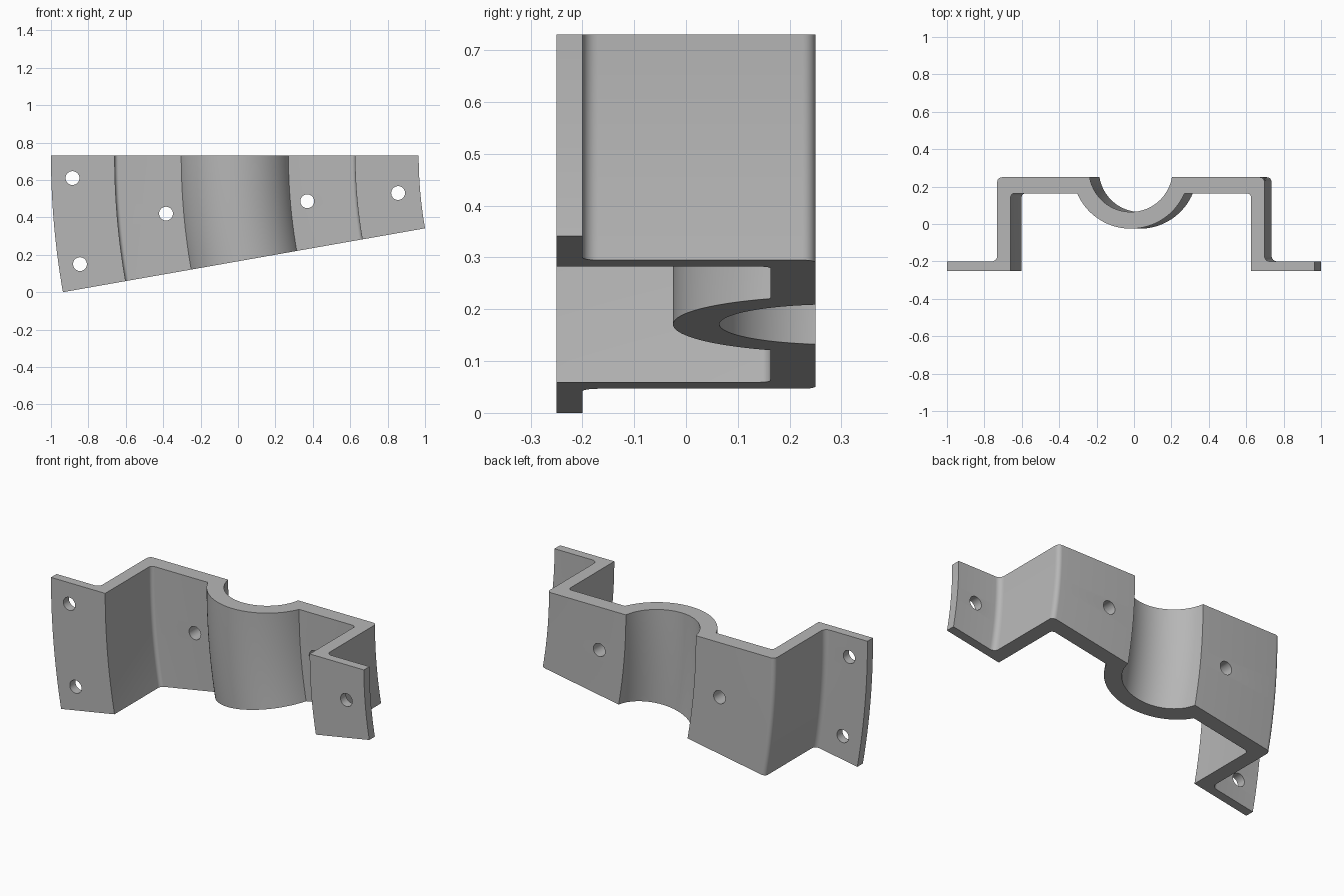
import bpy, bmesh, math
from mathutils import Vector, Matrix

cube = bpy.data.objects.get("Cube")
if cube:
    bpy.data.objects.remove(cube, do_unlink=True)

MID_X = -0.017        # symmetry line of the cross-section
TOP_Z = 0.73
AXIS_X = 3.204        # bend axis, parallel to y
SWEEP = math.radians(10)
STEPS = 16
SADDLE = Vector((0, 0.2875))

steel = bpy.data.materials.new("steel_grey")
steel.use_nodes = True
grey = (0.47, 0.47, 0.47, 1)
steel.diffuse_color = grey
steel.node_tree.nodes["Principled BSDF"].inputs["Base Color"].default_value = grey


def fillet(before, corner, after, r, n=6):
    """Round a right-angled corner with radius r."""
    a = (before - corner).normalized() * r
    b = (after - corner).normalized() * r
    centre = corner + a + b
    return [centre - b * math.cos(t) - a * math.sin(t)
            for t in (math.pi / 2 * i / n for i in range(n + 1))]


def saddle_arc(radius, y_end, n=24):
    """Arc from the lowest point of the saddle up to the plate surface."""
    end = math.asin((y_end - SADDLE.y) / radius)
    start = -math.pi / 2
    return [SADDLE + radius * Vector((math.cos(t), math.sin(t)))
            for t in (start + (end - start) * i / n for i in range(n + 1))]


# Half cross-section: front of saddle, plate, wall, flange, and back again
front_arc = saddle_arc(0.3125, 0.163)
back_arc = saddle_arc(0.223, 0.25)[::-1]
corners = [(0.6425, 0.163, 0.02), (0.6425, -0.25, 0), (0.983, -0.25, 0),
           (0.983, -0.2, 0), (0.7145, -0.2, 0.03), (0.7145, 0.25, 0.025)]
pts = [Vector(c[:2]) for c in corners]
route = [front_arc[-1]] + pts + [back_arc[0]]
half = list(front_arc)
for i, (x, y, r) in enumerate(corners):
    half += fillet(route[i], pts[i], route[i + 2], r) if r else [pts[i]]
half += back_arc
profile = half + [Vector((-p.x, p.y)) for p in half[-2:0:-1]]

# Sweep the cross-section around the bend axis
bm = bmesh.new()
rings = []
for s in range(STEPS + 1):
    a = SWEEP * s / STEPS
    ring = []
    for p in profile:
        r = AXIS_X - (p.x + MID_X)
        ring.append(bm.verts.new((AXIS_X - r * math.cos(a), p.y,
                                  TOP_Z - r * math.sin(a))))
    rings.append(ring)
n = len(profile)
for lo, hi in zip(rings, rings[1:]):
    for i in range(n):
        j = (i + 1) % n
        bm.faces.new((lo[i], lo[j], hi[j], hi[i]))
bm.faces.new(rings[0])
bm.faces.new(rings[-1])
bmesh.ops.recalc_face_normals(bm, faces=bm.faces)
mesh = bpy.data.meshes.new("bracket")
bm.to_mesh(mesh)
bm.free()
bracket = bpy.data.objects.new("bracket", mesh)
bpy.context.collection.objects.link(bracket)
mesh.materials.append(steel)

# Bolt holes drilled straight through from front to back
bm = bmesh.new()
for x, z in [(-0.885, 0.61), (-0.845, 0.15), (-0.385, 0.42),
             (0.37, 0.486), (0.856, 0.53)]:
    place = Matrix.Translation((x, 0, z)) @ Matrix.Rotation(math.pi / 2, 4, 'X')
    bmesh.ops.create_cone(bm, cap_ends=True, segments=32, radius1=0.037,
                          radius2=0.037, depth=1, matrix=place)
drill_mesh = bpy.data.meshes.new("hole_cutter")
bm.to_mesh(drill_mesh)
bm.free()
drill_mesh.materials.append(steel)
drill = bpy.data.objects.new("hole_cutter", drill_mesh)
drill.hide_render = True
bpy.context.collection.objects.link(drill)

cut = bracket.modifiers.new("bolt_holes", 'BOOLEAN')
cut.operation = 'DIFFERENCE'
cut.solver = 'EXACT'
cut.object = drill
bpy.ops.object.select_all(action='DESELECT')
bracket.select_set(True)
bpy.context.view_layer.objects.active = bracket
bpy.ops.object.modifier_apply(modifier=cut.name)
bpy.data.objects.remove(drill, do_unlink=True)
bpy.ops.object.shade_smooth_by_angle(angle=math.radians(30))
